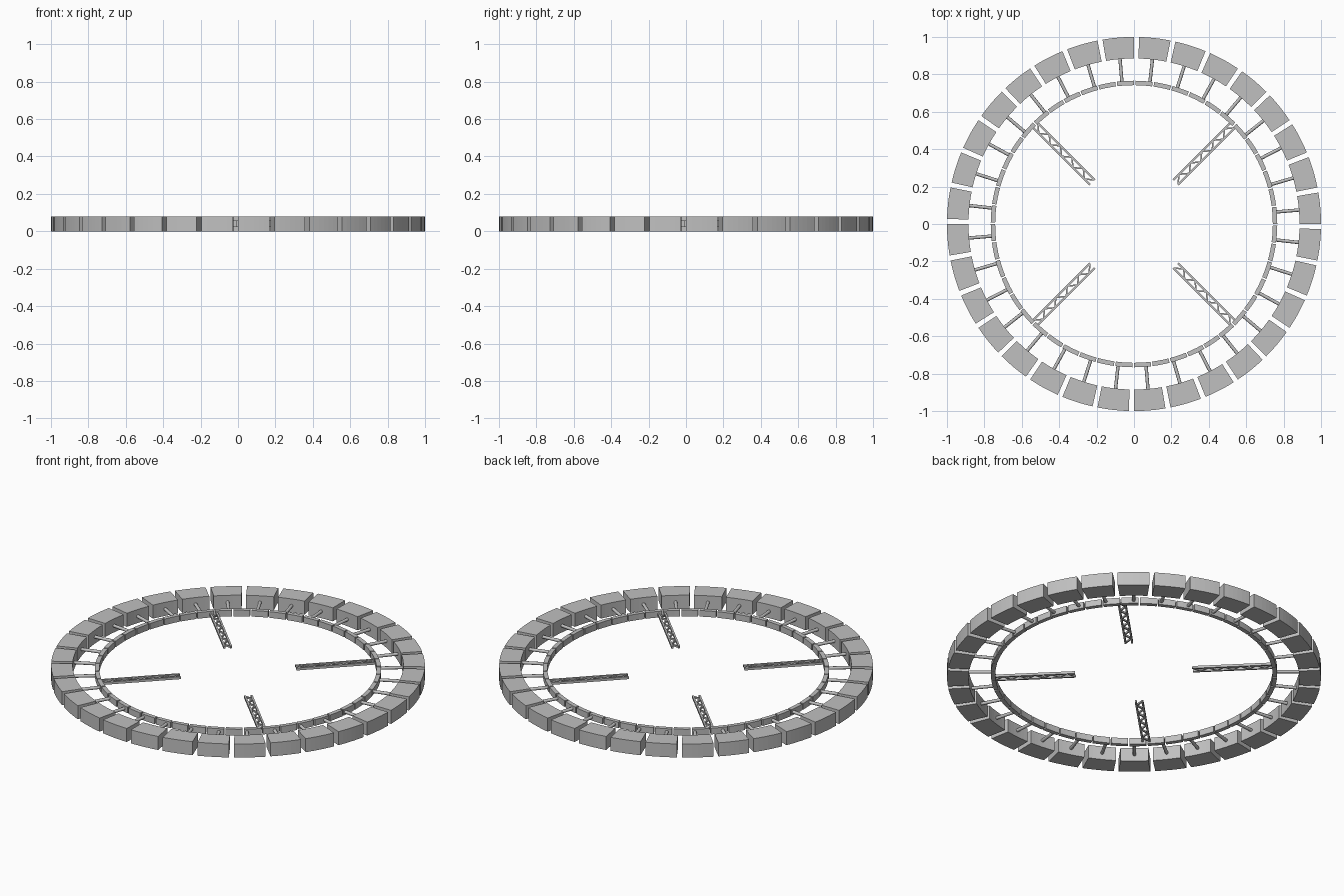
import bpy, bmesh, math
from mathutils import Matrix, Vector

if "Cube" in bpy.data.objects:
    bpy.data.objects.remove(bpy.data.objects["Cube"])

grey = bpy.data.materials.new("plain_grey")
grey.diffuse_color = (0.53, 0.53, 0.53, 1)
grey.use_nodes = True
grey.node_tree.nodes["Principled BSDF"].inputs["Base Color"].default_value = grey.diffuse_color
MID = 0.04  # height of the centre plane


def mesh_from(bm, name):
    bmesh.ops.recalc_face_normals(bm, faces=bm.faces[:])
    me = bpy.data.meshes.new(name)
    bm.to_mesh(me)
    bm.free()
    me.materials.append(grey)
    return me


def repeat(me, count, start=0.0):
    """Place copies of a mesh evenly around the z axis."""
    for i in range(count):
        ob = bpy.data.objects.new(f"{me.name}_{i + 1}", me)
        ob.rotation_euler.z = start + i * math.tau / count
        bpy.context.collection.objects.link(ob)


def arc_block(name, r0, r1, z0, z1, span, steps):
    """Curved block from angle 0 to span degrees."""
    bm = bmesh.new()
    rings = []
    for i in range(steps + 1):
        a = math.radians(span) * i / steps
        rings.append([bm.verts.new((r * math.cos(a), r * math.sin(a), z))
                      for r, z in ((r0, z0), (r1, z0), (r1, z1), (r0, z1))])
    for a, b in zip(rings, rings[1:]):
        for k in range(4):
            n = (k + 1) % 4
            bm.faces.new((a[k], a[n], b[n], b[k]))
    bm.faces.new(rings[0])
    bm.faces.new(rings[-1])
    return mesh_from(bm, name)


def bar(bm, p, q, width, height):
    """Rectangular bar between two points of the centre plane."""
    p, q = Vector((*p, MID)), Vector((*q, MID))
    d = q - p
    m = (Matrix.Translation((p + q) / 2)
         @ Matrix.Rotation(math.atan2(d.y, d.x), 4, 'Z')
         @ Matrix.Diagonal((d.length, width, height, 1)))
    bmesh.ops.create_cube(bm, size=1, matrix=m)


# outer ring of large modules
SPAN = 9.7
repeat(arc_block("outer_module", 0.885, 1.0, 0.0, 0.08, SPAN, 6), 32)

# inner ring of slim segments
repeat(arc_block("inner_segment", 0.742, 0.766, 0.022, 0.058, 6.9, 3), 48)

# round spokes joining the two rings at the middle of each module
bm = bmesh.new()
bmesh.ops.create_cone(
    bm, cap_ends=True, segments=12, radius1=0.009, radius2=0.009, depth=0.135,
    matrix=Matrix.Translation((0.8225, 0, MID)) @ Matrix.Rotation(math.pi / 2, 4, 'Y'))
for f in bm.faces:
    f.smooth = len(f.verts) == 4
repeat(mesh_from(bm, "spoke"), 32, math.radians(SPAN / 2))

# flat lattice trusses pointing to the centre
R0, R1, HALF, PANELS = 0.315, 0.745, 0.018, 10
bm = bmesh.new()
for s in (-1, 1):
    bar(bm, (R0, s * HALF), (R1, s * HALF), 0.01, 0.014)
step = (R1 - R0) / PANELS
for i in range(PANELS):
    s = 1 if i % 2 else -1
    bar(bm, (R0 + i * step, s * HALF), (R0 + (i + 1) * step, -s * HALF), 0.008, 0.01)
repeat(mesh_from(bm, "lattice_truss"), 4, math.pi / 4)
